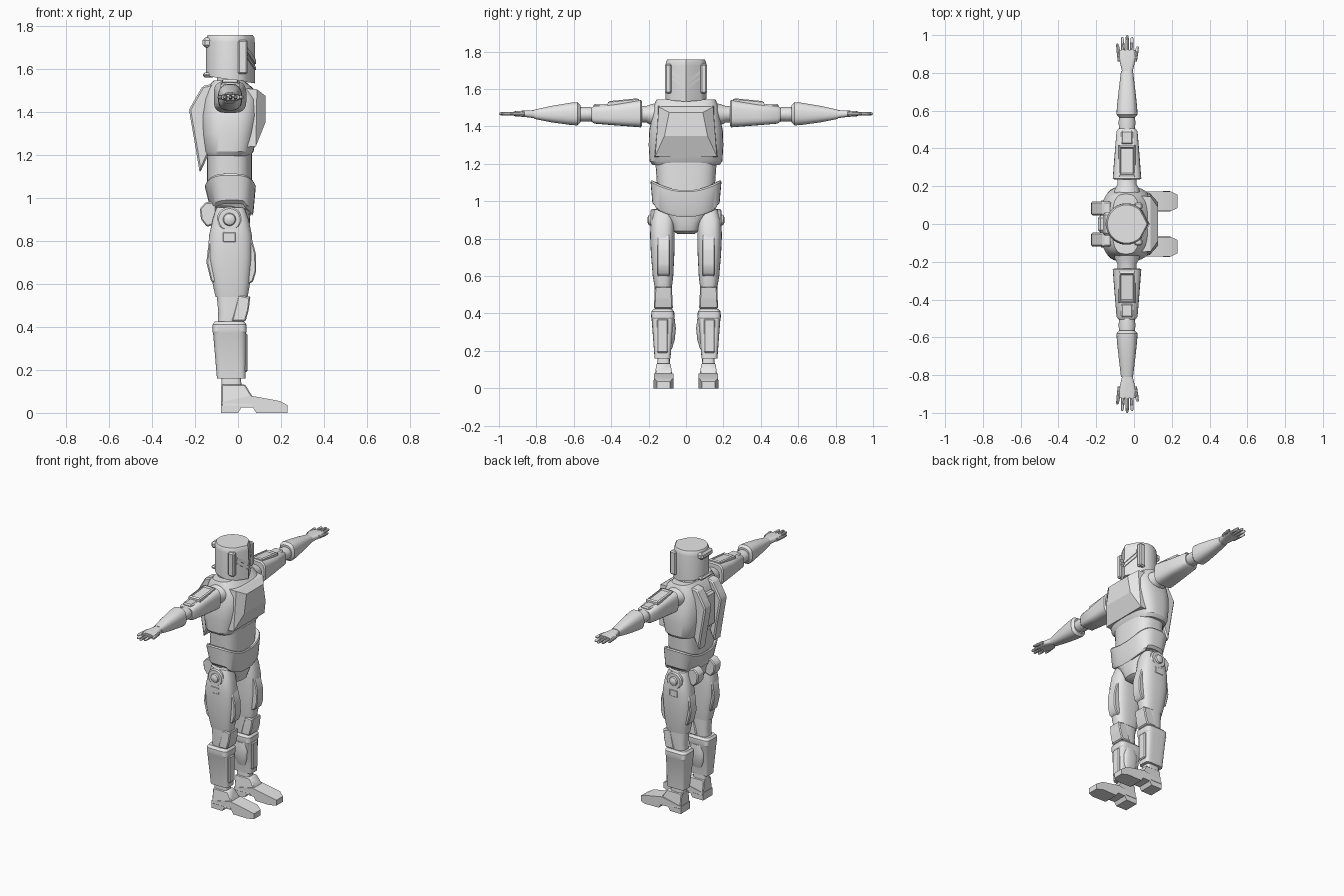
import bpy, bmesh, math

grey = bpy.data.materials.new("light grey armour")
grey.diffuse_color = (0.8, 0.8, 0.8, 1)


def finish(name, rings, bevel=0.0, angle=32, mirror=False):
    """Skin a list of equal-length rings, cap the ends, optionally make both sides."""
    for s in ((1, -1) if mirror else (1,)):
        bm = bmesh.new()
        vs = [[bm.verts.new((x, y * s, z)) for x, y, z in r] for r in rings]
        n = len(vs[0])
        for a, b in zip(vs, vs[1:]):
            for i in range(n):
                j = (i + 1) % n
                bm.faces.new((a[i], a[j], b[j], b[i]))
        bm.faces.new(vs[0])
        bm.faces.new(vs[-1])
        bmesh.ops.recalc_face_normals(bm, faces=bm.faces)
        if bevel:
            bmesh.ops.bevel(bm, geom=bm.edges[:], offset=bevel, segments=1, affect='EDGES')
        me = bpy.data.meshes.new(name)
        bm.to_mesh(me)
        bm.free()
        me.materials.append(grey)
        label = name + ("" if not mirror else "_left" if s > 0 else "_right")
        ob = bpy.data.objects.new(label, me)
        bpy.context.collection.objects.link(ob)
        bpy.ops.object.select_all(action='DESELECT')
        ob.select_set(True)
        bpy.context.view_layer.objects.active = ob
        bpy.ops.object.shade_smooth_by_angle(angle=math.radians(angle))


def power(c, e):
    return math.copysign(abs(c) ** (2 / e), c)


def loft(name, secs, axis='z', n=32, e=2.0, shift=None, **kw):
    """Sections: (t, u0, u1, v0, v1); u is x, v is y (axis z) or z (axis y)."""
    rings = []
    for t, u0, u1, v0, v1 in secs:
        ring = []
        for i in range(n):
            a = 2 * math.pi * (i + 0.5) / n
            c, s = power(math.cos(a), e), power(math.sin(a), e)
            u = (u0 + u1) / 2 + (u1 - u0) / 2 * c
            v = (v0 + v1) / 2 + (v1 - v0) / 2 * s
            ring.append((u, v, t + (shift(t, c, s) if shift else 0)) if axis == 'z' else (u, t, v))
        rings.append(ring)
    finish(name, rings, **kw)


def slab(name, prof, y0, y1, taper=0.0, **kw):
    """Extrude an x-z profile along y; taper narrows the outline by height."""
    z0 = min(z for x, z in prof)
    z1 = max(z for x, z in prof)
    def w(z):
        return taper * (z - z0) / (z1 - z0)
    finish(name, [[(x, y0 + w(z), z) for x, z in prof],
                  [(x, y1 - w(z), z) for x, z in prof]], **kw)


def box(name, x0, x1, y0, y1, z0, z1, bevel=0.008, **kw):
    slab(name, [(x0, z0), (x1, z0), (x1, z1), (x0, z1)], y0, y1, bevel=bevel, **kw)


# --- Helmet: round shell with a pointed face ---
plan = [(0.078, 0)]
plan += [(-0.04 + 0.11 * math.cos(math.radians(a)), 0.11 * math.sin(math.radians(a)))
         for a in range(45, 316, 10)]
finish("helmet", [[(-0.035 + (x + 0.035) * k, y * k, z + (0.15 * (0.03 - x) if z < 1.6 else 0))
                   for x, y in plan]
                  for z, k in ((1.54, 1), (1.725, 1), (1.745, 0.98), (1.757, 0.92))])


def face_x(y):
    return 0.078 - 0.04 * abs(y) / 0.078


# Chevron visor bars on the face
for k, (zc, h) in enumerate(((1.595, 0.014), (1.622, 0.022))):
    finish("visor_bar_%d" % k,
           [[(face_x(y) + d, y, zc + 0.75 * y + dz)
             for d, dz in ((-0.004, 0), (0.005, 0), (0.005, h), (-0.004, h))]
            for y in (0, 0.075)], mirror=True)
box("helmet_brow", 0.0, 0.045, 0.078, 0.113, 1.575, 1.735, mirror=True)
box("helmet_back_top", -0.165, -0.10, -0.06, 0.06, 1.70, 1.745, bevel=0.012)
box("helmet_back_rim", -0.163, -0.11, -0.06, 0.06, 1.56, 1.582)
loft("neck", [(1.44, -0.105, 0.005, -0.055, 0.055), (1.6, -0.095, -0.005, -0.05, 0.05)])

# --- Torso ---
loft("chest", [(1.195, -0.150, 0.055, -0.180, 0.180),
               (1.215, -0.160, 0.072, -0.195, 0.195),
               (1.30, -0.172, 0.092, -0.200, 0.200),
               (1.38, -0.175, 0.105, -0.197, 0.197),
               (1.46, -0.165, 0.105, -0.180, 0.180),
               (1.51, -0.145, 0.070, -0.172, 0.172),
               (1.545, -0.115, 0.030, -0.158, 0.158),
               (1.545, -0.105, 0.020, -0.105, 0.105),
               (1.50, -0.100, 0.010, -0.095, 0.095)], n=40, e=3.0)
finish("chest_plate",
       [[(x, -w, z0), (x, w, z0), (x2, w2, z1), (x2, -w2, z1)]
        for x, x2, w, w2, z0, z1 in ((0.02, 0.02, 0.17, 0.15, 1.235, 1.51),
                                     (0.083, 0.088, 0.165, 0.145, 1.24, 1.505),
                                     (0.127, 0.127, 0.115, 0.09, 1.35, 1.475))], angle=15)
loft("abdomen", [(0.96, -0.135, 0.06, -0.15, 0.15), (1.08, -0.145, 0.065, -0.155, 0.155),
                 (1.22, -0.145, 0.066, -0.165, 0.165)], e=3.0)

# Back vents
slab("back_vent", [(-0.12, 1.53), (-0.165, 1.52), (-0.20, 1.46), (-0.228, 1.41),
                   (-0.195, 1.22), (-0.178, 1.115), (-0.165, 1.14), (-0.13, 1.22)],
     0.045, 0.12, bevel=0.008, angle=20, mirror=True)
box("back_spine", -0.19, -0.12, -0.045, 0.045, 1.24, 1.47, bevel=0.012)


# Hip skirt: upper rim arches up at the sides, lower rim drops at the front
def skirt(t, c, s):
    return 0.055 * s * s if t > 1 else 0.045 * s * s - (0.015 if c > 0.6 else 0)


loft("hip_skirt", [(0.93, -0.118, 0.066, -0.165, 0.165),
                   (0.945, -0.128, 0.072, -0.180, 0.180),
                   (1.05, -0.155, 0.083, -0.190, 0.190),
                   (1.058, -0.150, 0.078, -0.185, 0.185),
                   (1.05, -0.135, 0.062, -0.165, 0.165)], n=40, e=3.2, shift=skirt)
loft("pelvis", [(0.825, -0.06, 0.01, -0.045, 0.045), (0.84, -0.095, 0.04, -0.068, 0.068),
                (0.88, -0.115, 0.055, -0.08, 0.08), (0.96, -0.12, 0.06, -0.15, 0.15)], e=2.8)
slab("rear_pouch", [(-0.10, 0.98), (-0.15, 0.98), (-0.178, 0.95), (-0.172, 0.90),
                    (-0.145, 0.865), (-0.10, 0.88)], 0.055, 0.125, bevel=0.006, mirror=True)

# --- Legs ---
loft("thigh", [(0.54, -0.105, 0.045, 0.075, 0.168), (0.60, -0.118, 0.056, 0.068, 0.178),
               (0.72, -0.138, 0.066, 0.062, 0.188), (0.82, -0.136, 0.066, 0.060, 0.192),
               (0.90, -0.118, 0.050, 0.060, 0.188), (0.955, -0.10, 0.03, 0.07, 0.17)],
     e=2.8, mirror=True)
slab("thigh_front_plate", [(0.03, 0.84), (0.062, 0.82), (0.083, 0.74), (0.085, 0.66),
                           (0.07, 0.61), (0.03, 0.59)], 0.085, 0.155, bevel=0.006, mirror=True)
slab("thigh_back_plate", [(-0.08, 0.84), (-0.135, 0.81), (-0.147, 0.70), (-0.125, 0.61),
                          (-0.08, 0.60)], 0.09, 0.16, bevel=0.006, mirror=True)
box("hip_tab", -0.075, -0.005, 0.165, 0.193, 0.79, 0.845, mirror=True)
# Hip joint disc and ball
hip = [(0.15, 0.058), (0.183, 0.058), (0.19, 0.050), (0.19, 0.030), (0.20, 0.026),
       (0.207, 0.012)]
loft("hip_joint", [(y, -0.04 - r, -0.04 + r, 0.90 - r, 0.90 + r) for y, r in hip],
     axis='y', n=24, mirror=True)
loft("knee", [(0.40, -0.095, 0.025, 0.08, 0.165), (0.47, -0.092, 0.03, 0.078, 0.168),
              (0.57, -0.102, 0.04, 0.076, 0.168)], e=2.8, mirror=True)
slab("knee_plate", [(0.0, 0.55), (0.045, 0.54), (0.058, 0.545), (0.05, 0.48), (0.035, 0.425),
                    (-0.03, 0.425)], 0.07, 0.172, taper=0.006, bevel=0.006, mirror=True)
loft("shin", [(0.16, -0.098, 0.035, 0.083, 0.168), (0.37, -0.116, 0.036, 0.064, 0.184),
              (0.378, -0.119, 0.040, 0.061, 0.187), (0.41, -0.119, 0.040, 0.063, 0.185),
              (0.425, -0.108, 0.028, 0.075, 0.172)], e=5.0, angle=25, mirror=True)
loft("inner_calf_pad", [(0.21, -0.06, 0.0, 0.075, 0.10), (0.26, -0.08, 0.015, 0.06, 0.10),
                        (0.32, -0.085, 0.02, 0.054, 0.10), (0.37, -0.07, 0.01, 0.06, 0.10)],
     n=20, e=2.5, mirror=True)
box("shin_plate", 0.02, 0.044, 0.095, 0.155, 0.19, 0.37, bevel=0.006, mirror=True)

# --- Boots ---
loft("ankle", [(0.09, -0.078, 0.018, 0.085, 0.155), (0.20, -0.078, 0.012, 0.088, 0.152)],
     e=4, mirror=True)
slab("boot_upper", [(-0.078, 0.03), (-0.078, 0.132), (0.033, 0.132), (0.068, 0.075),
                    (0.07, 0.03)], 0.068, 0.172, taper=0.014, bevel=0.005, mirror=True)
foot = [(-0.08, 0, 0.07), (-0.08, 0.05, 0.07), (0.06, 0.08, 0.068), (0.195, 0.055, 0.068),
        (0.23, 0.036, 0.085), (0.23, 0.0, 0.085), (0.19, 0.0, 0.066), (0.085, 0, 0.068),
        (0.07, 0.024, 0.068), (0.015, 0.024, 0.07), (0.0, 0, 0.07)]
finish("boot_sole", [[(x, y, z) for x, z, y in foot], [(x, 0.24 - y, z) for x, z, y in foot]],
       angle=20, mirror=True)

# --- Arms, stretched sideways ---
def arm(name, rows, n=24, e=2.6, cx=-0.037, **kw):
    loft(name, [(y, cx - w, cx + w, z0, z1) for y, w, z0, z1 in rows],
         axis='y', n=n, e=e, mirror=True, **kw)


arm("shoulder_joint", [(0.13, 0.075, 1.39, 1.53), (0.185, 0.065, 1.405, 1.52),
                       (0.21, 0.052, 1.42, 1.51), (0.27, 0.05, 1.42, 1.51)], e=2)
arm("upper_arm", [(0.235, 0.068, 1.405, 1.535), (0.242, 0.076, 1.395, 1.543),
                  (0.37, 0.066, 1.405, 1.523), (0.49, 0.056, 1.415, 1.51),
                  (0.505, 0.046, 1.425, 1.50)], e=3.5)
arm("elbow", [(0.49, 0.042, 1.428, 1.502), (0.54, 0.045, 1.425, 1.505),
              (0.60, 0.038, 1.43, 1.50)], e=2)
arm("forearm", [(0.565, 0.043, 1.42, 1.515), (0.58, 0.056, 1.405, 1.53),
                (0.62, 0.054, 1.408, 1.527), (0.72, 0.043, 1.422, 1.51),
                (0.81, 0.032, 1.44, 1.49)], e=2.6)
# Raised panel on top of the upper arm
finish("upper_arm_panel",
       [[(-0.037 + sx * w, 0.335 + sy * d, z - 0.10 * (sy * d))
         for sx, sy in ((-1, -1), (1, -1), (1, 1), (-1, 1))]
        for w, d, z in ((0.045, 0.085, 1.50), (0.043, 0.083, 1.537), (0.034, 0.072, 1.543),
                        (0.032, 0.066, 1.533))], angle=15, mirror=True)
box("upper_arm_clip", -0.07, -0.004, 0.42, 0.495, 1.49, 1.52, mirror=True)

# --- Hands ---
arm("palm", [(0.80, 0.026, 1.442, 1.488), (0.84, 0.036, 1.448, 1.486),
             (0.88, 0.047, 1.452, 1.484), (0.92, 0.042, 1.455, 1.481)], cx=-0.035, e=3)
digits = (("little_finger", -0.076, -0.088, 0.955), ("ring_finger", -0.057, -0.063, 0.99),
          ("middle_finger", -0.035, -0.036, 1.0), ("index_finger", -0.013, -0.010, 0.99),
          ("thumb", 0.005, 0.019, 0.94))
for name, xa, xb, tip in digits:
    start = 0.86 if name in ("thumb", "little_finger") else 0.90
    loft(name, [(start + (tip - start) * t, xa + (xb - xa) * t - r, xa + (xb - xa) * t + r,
                 1.468 - r, 1.468 + r) for t, r in ((0, 0.011), (0.6, 0.010), (0.92, 0.008),
                                                    (1, 0.004))],
         axis='y', n=10, mirror=True)
